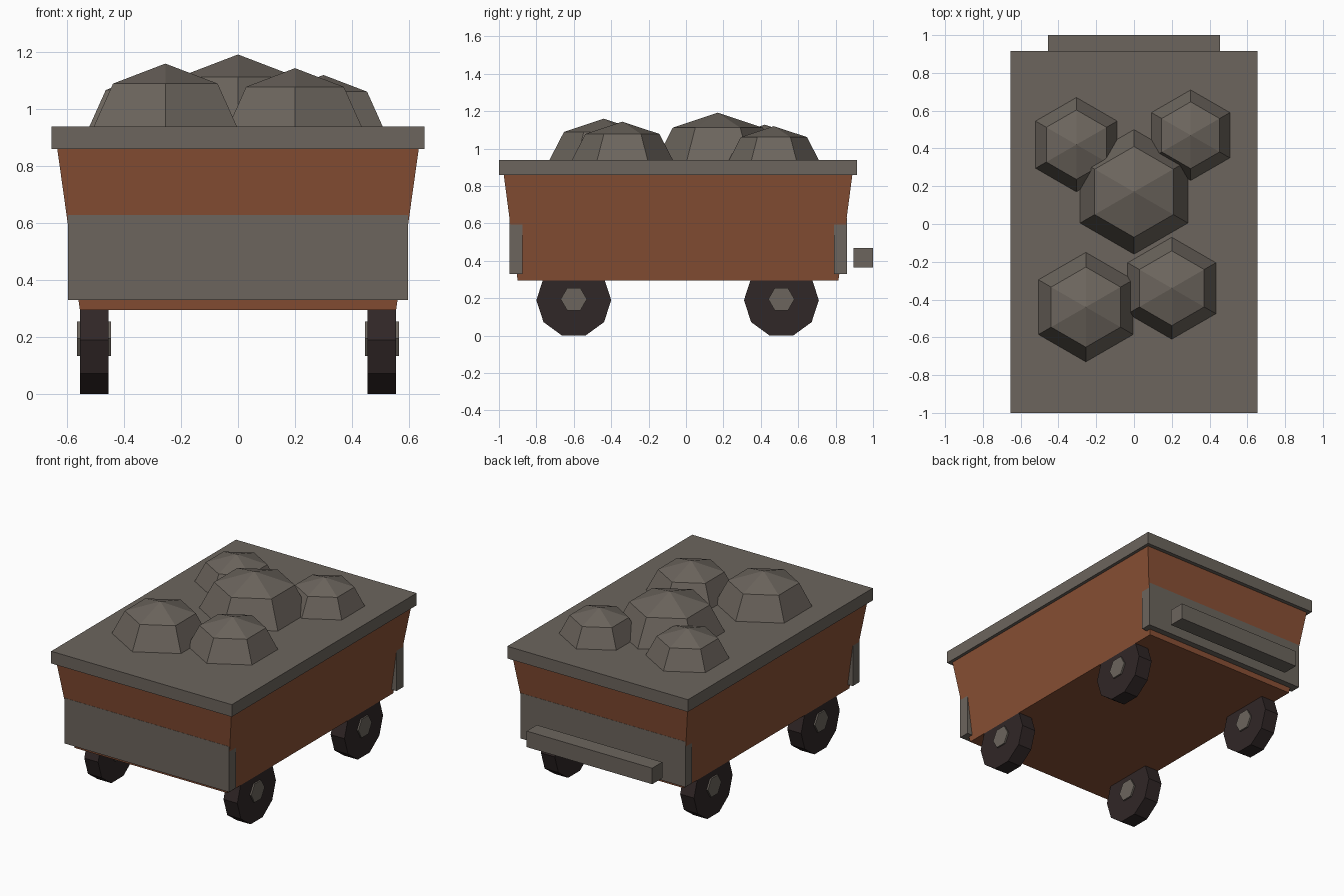
import bpy, bmesh
from math import cos, sin, pi
from mathutils import Vector

if "Cube" in bpy.data.objects:
    bpy.data.objects.remove(bpy.data.objects["Cube"], do_unlink=True)


def material(name, rgb):
    m = bpy.data.materials.new(name)
    m.use_nodes = True
    m.diffuse_color = (*rgb, 1)
    m.node_tree.nodes["Principled BSDF"].inputs["Base Color"].default_value = (*rgb, 1)
    return m


RUST = material("rust brown", (0.25, 0.08, 0.035))
GREY = material("warm grey", (0.15, 0.13, 0.11))
DARK = material("dark rubber", (0.03, 0.02, 0.02))


def loft(name, rings, mat):
    """Skin a closed solid through rings of points; a one-point ring is a tip."""
    bm = bmesh.new()
    loops = [[bm.verts.new(p) for p in ring] for ring in rings]
    for a, b in zip(loops, loops[1:]):
        n = len(a)
        for i in range(n):
            j = (i + 1) % n
            bm.faces.new([a[i], a[j], b[0]] if len(b) == 1 else [a[i], a[j], b[j], b[i]])
    for end in (loops[0], loops[-1]):
        if len(end) > 2:
            bm.faces.new(end)
    bmesh.ops.recalc_face_normals(bm, faces=bm.faces)
    mesh = bpy.data.meshes.new(name)
    bm.to_mesh(mesh)
    bm.free()
    mesh.materials.append(mat)
    ob = bpy.data.objects.new(name, mesh)
    bpy.context.collection.objects.link(ob)
    return ob


def rect(hx, y0, y1, z):
    return [Vector(p) for p in ((-hx, y0, z), (hx, y0, z), (hx, y1, z), (-hx, y1, z))]


def box(name, hx, y0, y1, z0, z1, mat):
    return loft(name, [rect(hx, y0, y1, z0), rect(hx, y0, y1, z1)], mat)


def disc(name, x0, x1, y, z, r, sides, mat):
    """Polygonal disc with its axle along x."""
    angles = [2 * pi * i / sides for i in range(sides)]
    return loft(name, [[(x, y + r * cos(a), z + r * sin(a)) for a in angles]
                       for x in (x0, x1)], mat)


def rock(name, x, y, r):
    """Six-sided squashed half dome."""
    rings = []
    for lat in (0, pi / 4):
        rings.append([(x + r * cos(lat) * sin(k * pi / 3), y + r * cos(lat) * cos(k * pi / 3),
                       0.92 + 0.8 * r * sin(lat)) for k in range(6)])
    return loft(name, rings + [[(x, y, 0.92 + 0.8 * r)]], GREY)


# Flared tub and the slab on top
loft("tub", [rect(0.555, -0.90, 0.815, 0.295), rect(0.635, -0.975, 0.89, 0.865)], RUST)
box("top_slab", 0.655, -1.0, 0.915, 0.86, 0.94, GREY)

# End plates and rear bar
box("front_plate", 0.597, -0.945, -0.875, 0.33, 0.628, GREY)
box("rear_plate", 0.597, 0.79, 0.86, 0.33, 0.628, GREY)
box("rear_bar", 0.455, 0.895, 1.0, 0.365, 0.47, GREY)

# Wheels with hubs
for side, s in (("left", 1), ("right", -1)):
    for end, y in (("front", -0.6), ("rear", 0.51)):
        disc(f"{end}_{side}_wheel", s * 0.455, s * 0.555, y, 0.19, 0.2, 10, DARK)
        disc(f"{end}_{side}_hub", s * 0.445, s * 0.565, y, 0.195, 0.07, 6, GREY)

# Load of rocks
for i, (x, y, r) in enumerate([(0, 0.17, 0.34), (-0.255, -0.44, 0.30), (0.2, -0.34, 0.28),
                               (-0.305, 0.42, 0.26), (0.3, 0.47, 0.25)]):
    rock(f"rock_{i + 1}", x, y, r)
